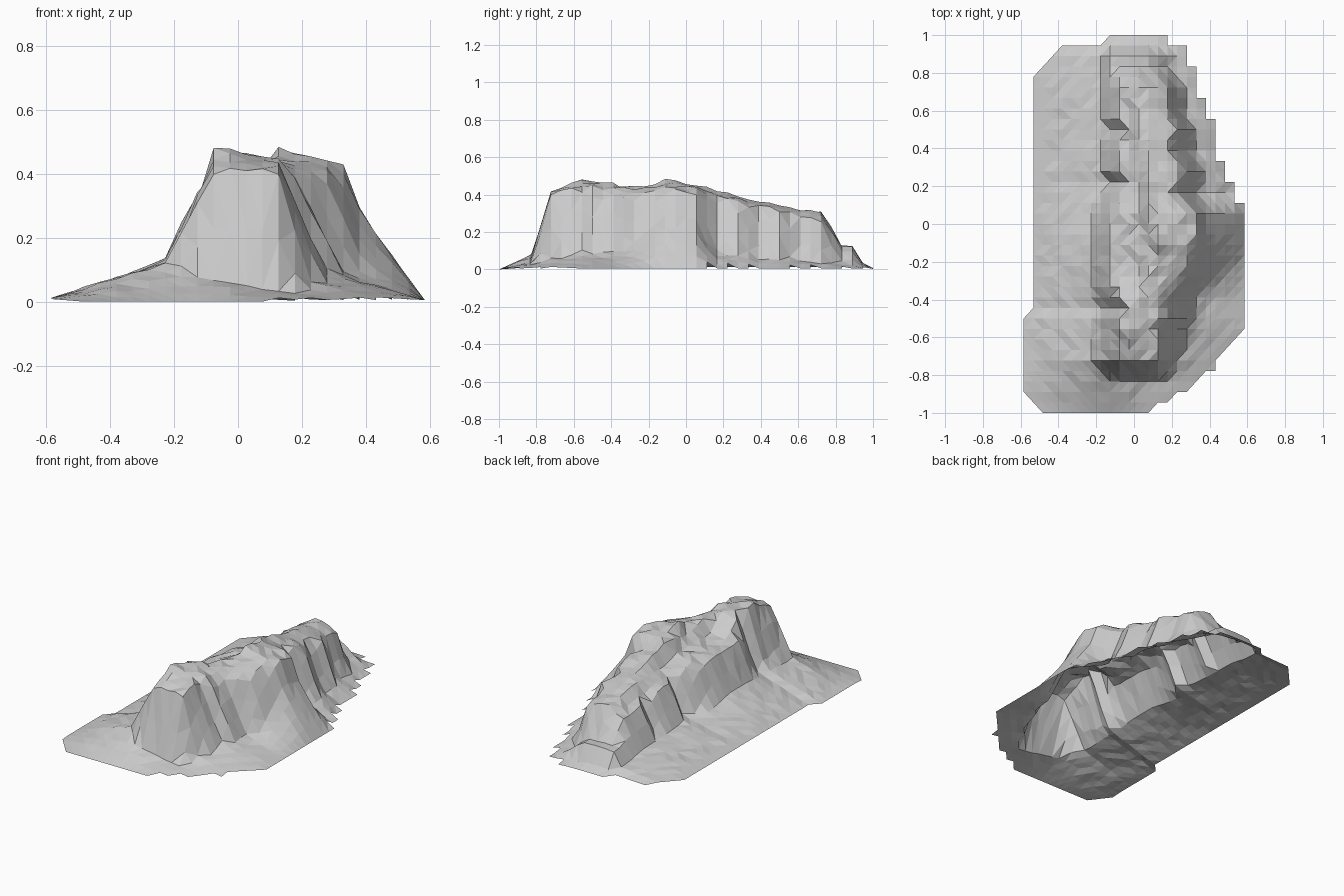
import bpy, bmesh, random

if "Cube" in bpy.data.objects:
    bpy.data.objects.remove(bpy.data.objects["Cube"])

random.seed(11)
NX, NY = 24, 37
DX, DY = 1.168 / 23, 2 / 36          # terrain grid spacing

# Cross-sections along the mesa: y, then (x, z) pairs for
# left cliff foot, left cliff top, ridge, right cliff top, right cliff foot
SECTIONS = [
    (-.83, -.16, .08, -.06, .07, .03, .05, .10, .04, .17, .03),
    (-.72, -.22, .12, -.09, .41, .00, .42, .127, .41, .23, .06),
    (-.55, -.19, .13, -.076, .475, .00, .475, .14, .44, .32, .08),
    (-.40, -.20, .13, -.076, .45, .03, .46, .18, .42, .36, .08),
    (-.28, -.23, .13, -.13, .34, .07, .44, .26, .41, .39, .12),
    (-.10, -.23, .13, -.127, .34, .12, .485, .33, .42, .385, .28),
    (.05, -.21, .11, -.11, .34, .09, .46, .33, .42, .385, .26),
    (.15, -.18, .10, -.09, .31, .07, .43, .25, .38, .36, .10),
    (.30, -.18, .09, -.08, .30, .07, .39, .24, .36, .36, .08),
    (.50, -.18, .08, -.08, .27, .04, .345, .22, .31, .31, .06),
    (.72, -.18, .06, -.07, .26, .04, .32, .17, .29, .25, .05),
    (.83, -.18, .04, -.127, .12, .00, .13, .10, .12, .20, .03),
]
# Outline of the skirt: (y, x)
LEFT_EDGE = [(-1, -.49), (-.945, -.535), (-.89, -.585), (-.5, -.585),
             (-.44, -.535), (.78, -.535), (.945, -.38), (.96, -.13), (1, -.13)]
RIGHT_EDGE = [(-1, .08), (-.89, .28), (-.77, .435), (-.55, .585), (.115, .585),
              (.12, .535), (.225, .535), (.23, .484), (.335, .484), (.34, .434),
              (.56, .434), (.565, .383), (.67, .383), (.675, .332), (.836, .332),
              (.84, .28), (.946, .28), (.96, .179), (1, .179)]
# Gullies cut into the cliffs: (y, inward shift)
LEFT_GULLIES = [(-.5, 0), (-.44, .04), (-.38, 0), (-.3, .0), (.15, 0), (.22, .05),
                (.28, 0), (.42, .01), (.5, .04), (.56, 0)]
RIGHT_GULLIES = [(-.62, 0), (-.56, -.03), (-.5, 0), (-.38, -.03), (-.3, 0), (.06, 0),
                 (.16, -.03), (.28, .01), (.4, -.04), (.5, .01), (.6, -.03), (.7, 0)]


def interp(points, t):
    if t <= points[0][0]:
        return points[0][1]
    for (a, u), (b, v) in zip(points, points[1:]):
        if t <= b:
            return u + (v - u) * (t - a) / max(b - a, 1e-6)
    return points[-1][1]


def profile(y):
    """Cross-section at y as (x, z) points, with gullied cliffs."""
    row = [interp([(s[0], s[k]) for s in SECTIONS], y) for k in range(1, 11)]
    fade = 1.0
    if y < -.83:
        fade = max(0, (y + 1) / .17)
    elif y > .89:
        fade = .25 if y < .96 else .06
    pts = [[row[i], row[i + 1] * fade] for i in range(0, 10, 2)]
    for p in pts[:2]:
        p[0] += interp(LEFT_GULLIES, y)
    for p in pts[3:]:
        p[0] += interp(RIGHT_GULLIES, y)
    # lower shelf along the left of the ridge
    shelf_x = max(pts[1][0] + .01, pts[2][0] - .05)
    shelf = (shelf_x, pts[1][1] + .3 * (pts[2][1] - pts[1][1]))
    pts.insert(2, shelf)
    left = (interp(LEFT_EDGE, y), .012 * fade)
    right = (max(interp(RIGHT_EDGE, y), pts[-1][0] + .01), .005)
    return [left] + [tuple(p) for p in pts] + [right]


# Terrain vertices inside the outline
bm = bmesh.new()
grid = {}
for j in range(NY):
    y = -1 + j * DY
    lo, hi = interp(LEFT_EDGE, y), interp(RIGHT_EDGE, y)
    pts = profile(y)
    for i in range(NX):
        x = (i - (NX - 1) / 2) * DX
        if lo - .008 <= x <= hi + .008:
            z = interp(pts, x)
            rough = .01 if z > .2 else .005
            if z > .025:
                z += random.uniform(-rough, rough)
            grid[i, j] = bm.verts.new((x, y, max(0, min(z, .485))))
for i in range(NX):                      # front lip rests on the ground
    if (i, 0) in grid:
        grid[i, 0].co.z = 0

# Faces: quads inside, triangles where the outline cuts a corner
for j in range(NY - 1):
    for i in range(NX - 1):
        keys = [(i, j), (i + 1, j), (i + 1, j + 1), (i, j + 1)]
        corners = [grid[k] for k in keys if k in grid]
        stepped = i > NX / 2 and j > 18  # rear right rim stays stair-stepped
        if len(corners) == 4 or (len(corners) == 3 and not stepped):
            bm.faces.new(corners)

bmesh.ops.delete(bm, geom=[v for v in bm.verts if not v.link_faces], context='VERTS')
bmesh.ops.triangulate(bm, faces=bm.faces[:], quad_method='SHORT_EDGE')

mesh = bpy.data.meshes.new("rocky_mesa")
bm.to_mesh(mesh)
bm.free()
mesa = bpy.data.objects.new("rocky_mesa", mesh)
bpy.context.collection.objects.link(mesa)
